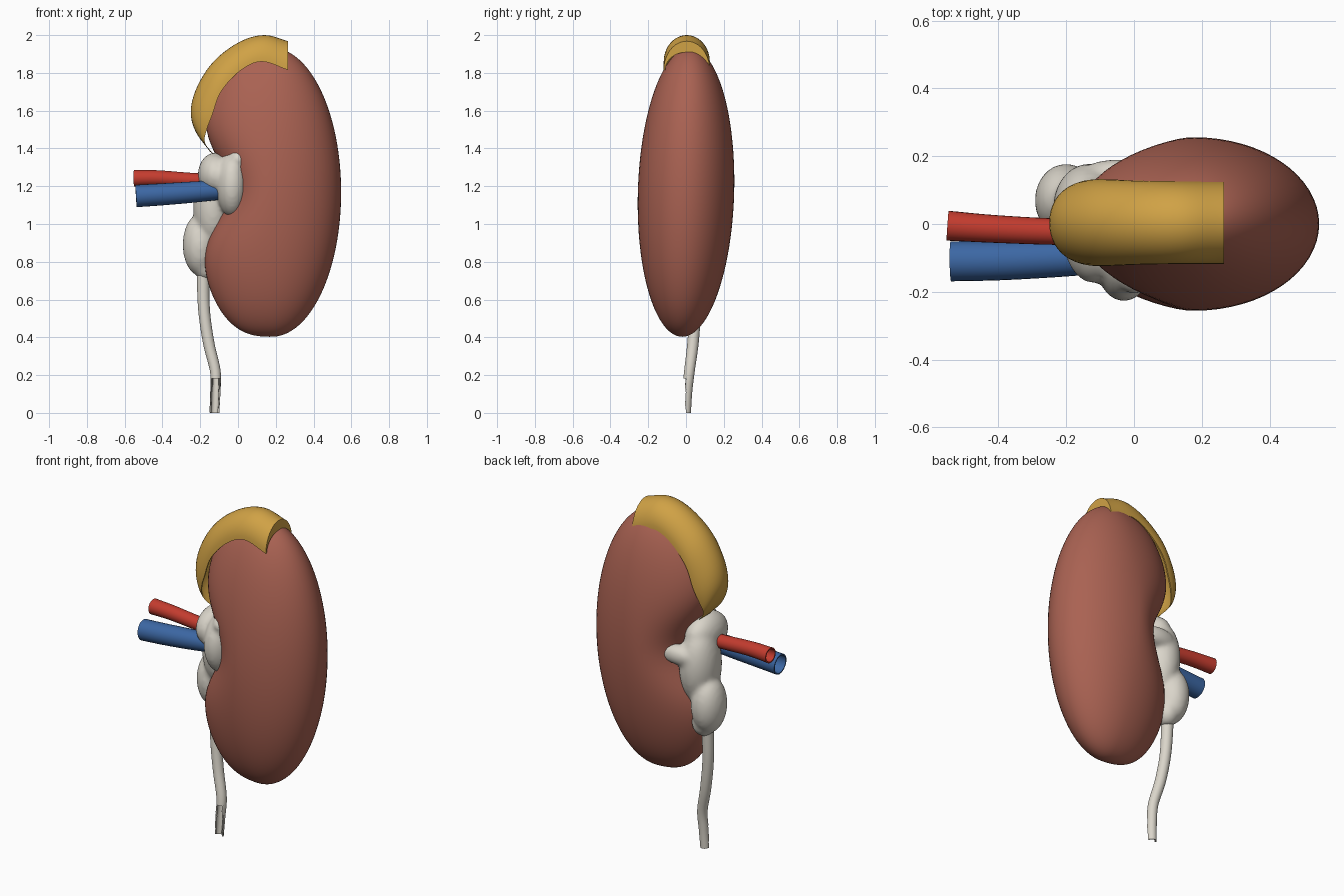
import bpy, bmesh, math
from mathutils import Vector, Matrix

cube = bpy.data.objects.get("Cube")
if cube:
    bpy.data.objects.remove(cube, do_unlink=True)


def material(name, rgb):
    m = bpy.data.materials.new(name)
    m.use_nodes = True
    m.diffuse_color = (*rgb, 1)
    bsdf = m.node_tree.nodes["Principled BSDF"]
    bsdf.inputs["Base Color"].default_value = (*rgb, 1)
    bsdf.inputs["Roughness"].default_value = 0.6
    return m


flesh = material("flesh_brown", (0.40, 0.122, 0.085))
ochre = material("ochre_yellow", (0.63, 0.36, 0.06))
red = material("artery_red", (0.55, 0.045, 0.028))
blue = material("vein_blue", (0.045, 0.136, 0.37))
ivory = material("ivory", (0.70, 0.665, 0.59))


def finish(bm, name, mat, angle=40):
    """Turn a bmesh into a smooth shaded object."""
    bmesh.ops.recalc_face_normals(bm, faces=bm.faces)
    mesh = bpy.data.meshes.new(name)
    bm.to_mesh(mesh)
    bm.free()
    mesh.materials.append(mat)
    ob = bpy.data.objects.new(name, mesh)
    bpy.context.scene.collection.objects.link(ob)
    bpy.ops.object.select_all(action='DESELECT')
    ob.select_set(True)
    bpy.context.view_layer.objects.active = ob
    bpy.ops.object.shade_smooth_by_angle(angle=math.radians(angle))
    return ob


def loft(rings, loop=False):
    """Skin closed rings; loop joins the last ring to the first, else cap the ends."""
    bm = bmesh.new()
    vs = [[bm.verts.new(p) for p in r] for r in rings]
    n = len(vs[0])
    pairs = list(zip(vs, vs[1:])) + ([(vs[-1], vs[0])] if loop else [])
    for a, b in pairs:
        for i in range(n):
            j = (i + 1) % n
            bm.faces.new((a[i], a[j], b[j], b[i]))
    if not loop:
        bm.faces.new(vs[0])
        bm.faces.new(vs[-1])
    return bm


def spline(points, steps=6):
    """Catmull-Rom resampling of points of any dimension."""
    p = [Vector(q) for q in points]
    p = [2 * p[0] - p[1]] + p + [2 * p[-1] - p[-2]]
    out = []
    for a, b, c, d in zip(p, p[1:], p[2:], p[3:]):
        for k in range(steps):
            t = k / steps
            out.append(0.5 * (2 * b + (c - a) * t + (2 * a - 5 * b + 4 * c - d) * t * t
                              + (3 * b - a - 3 * c + d) * t ** 3))
    return out + [p[-2]]


def hollow_tube(points, wall=0.007, sides=24):
    """Open pipe along points given as x, y, z, radius."""
    path = spline(points)
    outer, inner = [], []
    for i, q in enumerate(path):
        tangent = (path[min(i + 1, len(path) - 1)] - path[max(i - 1, 0)]).to_3d().normalized()
        u = tangent.cross(Vector((0, 1, 0))).normalized()
        v = u.cross(tangent)
        for rings, r in ((outer, q[3]), (inner, q[3] - wall)):
            rings.append([q.to_3d() + r * (u * math.cos(a) + v * math.sin(a))
                          for a in (math.tau * k / sides for k in range(sides))])
    return loft(outer + inner[::-1], loop=True)


# Bean-shaped body: elliptical slices with a dent on the inner side
MID_X, MID_Z, HALF = 0.178, 1.168, 0.765
rings = []
for k in range(1, 64):
    t = math.pi * k / 64
    s = math.sin(t)
    z = MID_Z - HALF * math.cos(t)
    left = 0.41 * s ** 0.75 - 0.18 * math.exp(-((z - 1.18) / 0.25) ** 2)
    right = 0.368 * s
    y_mid = 0.02 * (z - MID_Z) / HALF
    ring = []
    for i in range(64):
        a = math.tau * i / 64
        c = math.cos(a)
        ring.append((MID_X + c * (right if c > 0 else left), y_mid + 0.255 * s * math.sin(a), z))
    rings.append(ring)
bm = loft(rings)
# close each pole with a shallow cone
for face in [f for f in bm.faces if len(f.verts) > 4]:
    low = face.calc_center_median().z < MID_Z
    tip = bmesh.ops.poke(bm, faces=[face])["verts"][0]
    tip.co.z = MID_Z + (-HALF if low else HALF)
finish(bm, "bean_body", flesh, 80)

# Cap over the upper inner end: crescent shell, (outer x, z, edge x, z, half width)
stations = [(0.265, 1.968, 0.265, 1.815, 0.122),
            (0.14, 2.0, 0.125, 1.86, 0.122),
            (0.01, 1.965, 0.01, 1.81, 0.124),
            (-0.125, 1.865, -0.09, 1.70, 0.128),
            (-0.215, 1.73, -0.135, 1.58, 0.125),
            (-0.25, 1.60, -0.165, 1.50, 0.11),
            (-0.225, 1.49, -0.175, 1.43, 0.085),
            (-0.15, 1.385, -0.12, 1.36, 0.05)]
rings = []
for ox, oz, ex, ez, half in spline(stations, 5):
    ring = []
    angles = [math.pi * k / 20 for k in range(21)]
    for group, depth, width in ((angles, 1, half), (angles[::-1], 0.62, half - 0.008)):
        for a in group:
            f = depth * math.sin(a)
            ring.append((ex + (ox - ex) * f, 0.004 + width * math.cos(a), ez + (oz - ez) * f))
    rings.append(ring)
finish(loft(rings), "crescent_cap", ochre)

# Collecting funnel: fused lobes, (centre), (radii)
lobes = [((-0.03, -0.10, 1.21), (0.083, 0.125, 0.17)),
         ((0.0, -0.13, 1.34), (0.05, 0.075, 0.06)),
         ((-0.12, -0.02, 1.26), (0.09, 0.15, 0.115)),
         ((-0.13, 0.05, 1.10), (0.105, 0.125, 0.22)),
         ((-0.20, 0.07, 0.89), (0.09, 0.105, 0.16)),
         ((-0.17, 0.07, 0.78), (0.065, 0.07, 0.08)),
         ((-0.05, 0.14, 1.17), (0.11, 0.05, 0.055))]
bm = bmesh.new()
for centre, radii in lobes:
    bmesh.ops.create_icosphere(bm, subdivisions=4, radius=1.03,
                               matrix=Matrix.Translation(centre) @ Matrix.Diagonal((*radii, 1)))
funnel = finish(bm, "collecting_funnel", ivory, 180)
remesh = funnel.modifiers.new("fuse", 'REMESH')
remesh.mode = 'VOXEL'
remesh.voxel_size = 0.012
remesh.use_smooth_shade = True
soften = funnel.modifiers.new("soften", 'SMOOTH')
soften.factor = 0.5
soften.iterations = 10

# Drain tube with a slit at the lower front
bm = hollow_tube([(-0.185, 0.06, 0.76, 0.034), (-0.18, 0.05, 0.55, 0.031),
                  (-0.155, 0.037, 0.37, 0.03), (-0.12, 0.018, 0.22, 0.028),
                  (-0.12, 0.006, 0.11, 0.027), (-0.125, 0.0, 0.0, 0.026)])
slit = [f for f in bm.faces
        if f.calc_center_median().z < 0.19 and f.calc_center_median().y < -0.002]
bmesh.ops.delete(bm, geom=slit, context='FACES')
finish(bm, "drain_tube", ivory)

# Blood vessels
finish(hollow_tube([(-0.55, -0.005, 1.243, 0.044), (-0.42, -0.014, 1.243, 0.041),
                    (-0.25, -0.022, 1.232, 0.039), (-0.08, -0.025, 1.225, 0.038)]),
       "red_vessel", red)
finish(hollow_tube([(-0.54, -0.11, 1.148, 0.059), (-0.4, -0.108, 1.157, 0.058),
                    (-0.25, -0.102, 1.168, 0.056), (-0.1, -0.095, 1.18, 0.052)]),
       "blue_vessel", blue)
